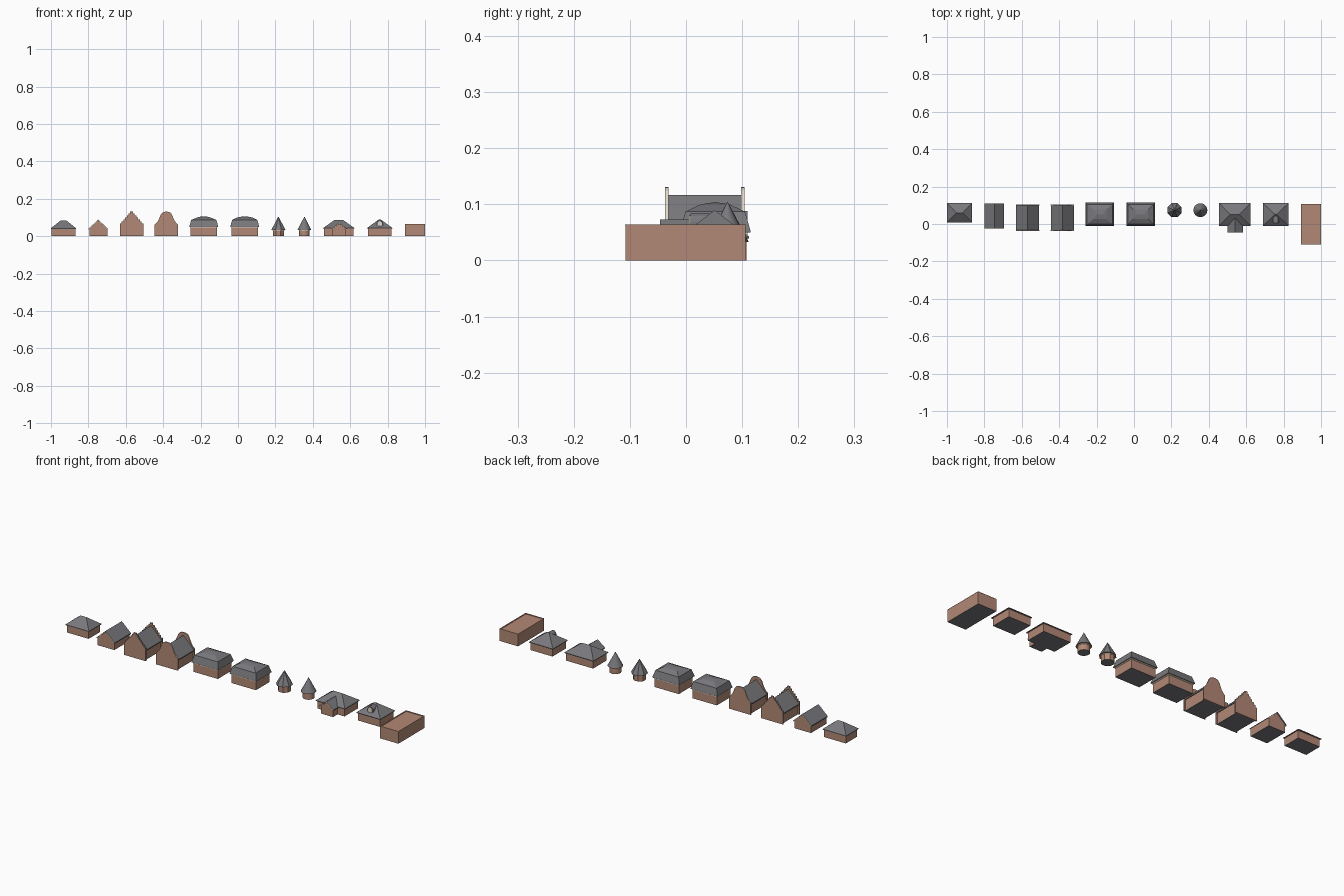
import bpy, bmesh, math

old = bpy.data.objects.get("Cube")
if old:
    bpy.data.objects.remove(old, do_unlink=True)


def material(name, r, g, b):
    m = bpy.data.materials.new(name)
    m.use_nodes = True
    m.diffuse_color = (r, g, b, 1)
    m.node_tree.nodes["Principled BSDF"].inputs["Base Color"].default_value = (r, g, b, 1)
    return m


BRICK = material("brick", 0.45, 0.25, 0.18)
SLATE = material("slate", 0.19, 0.19, 0.205)
CREAM = material("cream_trim", 0.76, 0.69, 0.6)
FLAT = material("flat_roofing", 0.24, 0.24, 0.24)


def loft(name, rings, side, bottom=None, top=None, smooth=False):
    """Skin stacked rings of points; coincident points collapse into ridges."""
    bm = bmesh.new()
    loops = [[bm.verts.new(p) for p in ring] for ring in rings]
    n = len(loops[0])
    for a, b in zip(loops, loops[1:]):
        for i in range(n):
            j = (i + 1) % n
            bm.faces.new((a[i], a[j], b[j], b[i]))
    bm.faces.new(loops[0][::-1]).material_index = 1
    bm.faces.new(loops[-1]).material_index = 2
    bmesh.ops.remove_doubles(bm, verts=bm.verts, dist=1e-5)
    bmesh.ops.recalc_face_normals(bm, faces=bm.faces)
    me = bpy.data.meshes.new(name)
    bm.to_mesh(me)
    bm.free()
    for m in (side, bottom or side, top or side):
        me.materials.append(m)
    ob = bpy.data.objects.new(name, me)
    bpy.context.collection.objects.link(ob)
    if smooth:
        bpy.ops.object.select_all(action='DESELECT')
        ob.select_set(True)
        bpy.context.view_layer.objects.active = ob
        bpy.ops.object.shade_smooth_by_angle(angle=math.radians(40))
    return ob


def rect(x, y, hx, hy, z):
    return [(x - hx, y - hy, z), (x + hx, y - hy, z), (x + hx, y + hy, z), (x - hx, y + hy, z)]


def ngon(x, y, r, z, n):
    turn = math.pi / n
    return [(x + r * math.cos(turn + 2 * turn * i), y + r * math.sin(turn + 2 * turn * i), z)
            for i in range(n)]


def tiers(name, x, y, levels, side, bottom=None, top=None):
    """Rectangular storey or roof from (half width, half depth, height) levels."""
    return loft(name, [rect(x, y, *lv) for lv in levels], side, bottom, top)


def extrude(name, x, profile, y0, y1, side, ends=None):
    """Push an x-z profile along y."""
    return loft(name, [[(x + px, y, pz) for px, pz in profile] for y in (y0, y1)],
                side, ends, ends)


def mirrored(half):
    return half + [(-px, pz) for px, pz in reversed(half) if px > 0]


def walls(name, x, y, hx, hy, z):
    tiers(name, x, y, [(hx, hy, 0), (hx, hy, z)], BRICK, SLATE)


def hip_roof(name, x, y, hx, hy, z, ridge, peak):
    tiers(name, x, y, [(hx, hy, z - .003), (hx, hy, z), (ridge, 0, peak)], SLATE, BRICK)


def gable_roof(name, x, hw, eave, peak, y0, y1, ends, t=.005):
    extrude(name, x, [(hw, eave), (0, peak), (-hw, eave), (-hw, eave - t), (0, peak - t),
                      (hw, eave - t)], y0, y1, SLATE, ends)


def gable_house(name, x, hw, eave, peak, y0, y1):
    extrude(name, x, [(hw, .002), (hw, eave), (0, peak), (-hw, eave), (-hw, .002)], y0, y1, BRICK)
    tiers(name + "_floor", x, (y0 + y1) / 2, [(hw, (y1 - y0) / 2, 0), (hw, (y1 - y0) / 2, .002)],
          SLATE)


# Small hipped house
walls("hip_house_walls", -.933, .06, .063, .047, .042)
hip_roof("hip_house_roof", -.933, .06, .068, .052, .042, .016, .083)

# Plain gabled house
gable_house("gable_house_walls", -.747, .048, .04, .082, -.02, .106)
gable_roof("gable_house_roof", -.747, .053, .04, .088, -.024, .11, CREAM)


# Houses with raised end gables, stepped and bell shaped
def raised_gable_house(name, x, half):
    gable_house(name + "_walls", x, .055, .055, .111, -.033, .1)
    gable_roof(name + "_roof", x, .061, .055, .117, -.031, .099, SLATE)
    for end, y in (("front", -.037), ("back", .098)):
        g = extrude(f"{name}_{end}_gable", x, mirrored(half), y, y + .006, BRICK)
        g.data.materials.append(CREAM)
        for f in g.data.polygons:
            if abs(f.normal.y) < .5 and f.center.z > .064:
                f.material_index = 3


steps = [(.0625, 0)]
for k in range(7):
    w, z = .0625 - .0092 * k, .068 + .0105 * k
    steps += [(w, z), (w - .0092 if k < 6 else 0, z)]
raised_gable_house("stepped_house", -.569, steps)
bell = [(.0625, 0), (.0625, .062), (.052, .071), (.043, .084), (.036, .1), (.03, .115),
        (.022, .125), (.012, .13), (0, .131)]
raised_gable_house("bell_house", -.383, bell)

# Two mansard houses
for name, x, shoulder in (("left_mansard", -.183, .035), ("right_mansard", .036, .04)):
    walls(name + "_walls", x, .052, .07, .056, .045)
    tiers(name + "_cornice", x, .052, [(.072, .058, .045), (.072, .058, .051)], CREAM)
    tiers(name + "_roof", x, .052,
          [(.077, .063, .05), (.077, .063, .053), (.067, .053, .087),
           (shoulder, .026, .1), (.018, 0, .104)], SLATE, BRICK)

# Octagonal and round turrets
for name, x, r, n in (("octagonal_turret", .216, .041, 8), ("round_turret", .355, .037, 32)):
    y = .074
    loft(name + "_wall", [ngon(x, y, r - .009, z, n) for z in (0, .037)], BRICK, SLATE, smooth=n > 8)
    loft(name + "_cornice", [ngon(x, y, r - .007, z, n) for z in (.03, .037)], CREAM, smooth=n > 8)
    loft(name + "_roof", [ngon(x, y, rr, z, n) for rr, z in
                          ((r, .033), (r - .007, .046), (.0006, .104))], SLATE, BRICK, smooth=n > 8)

# Hipped house with a gabled front wing
walls("wing_house_walls", .539, .051, .078, .055, .043)
hip_roof("wing_house_roof", .539, .051, .084, .061, .043, .024, .086)
gable_house("front_wing_walls", .541, .035, .041, .067, -.041, .02)
gable_roof("front_wing_roof", .541, .042, .041, .073, -.046, .033, CREAM)

# Hipped house with an arched dormer
walls("dormer_house_walls", .758, .051, .063, .055, .043)
hip_roof("dormer_house_roof", .758, .051, .069, .061, .043, .004, .09)


def arch(r):
    return [(r, .052)] + [(r * math.cos(math.pi * i / 8), .068 + r * math.sin(math.pi * i / 8))
                          for i in range(9)] + [(-r, .052)]


extrude("dormer_roof", .758, arch(.016), .008, .05, SLATE)
extrude("dormer_front", .758, arch(.012), .005, .01, CREAM)

# Flat-roofed hall with parapet
tiers("flat_hall", .947, -.001,
      [(.053, .107, 0), (.053, .107, .063), (.048, .102, .063), (.048, .102, .05)],
      BRICK, SLATE, FLAT)
tiers("parapet_coping", .947, -.001,
      [(.0535, .1075, .062), (.0535, .1075, .064), (.0475, .1015, .064), (.0475, .1015, .051)],
      BRICK, BRICK, FLAT)
